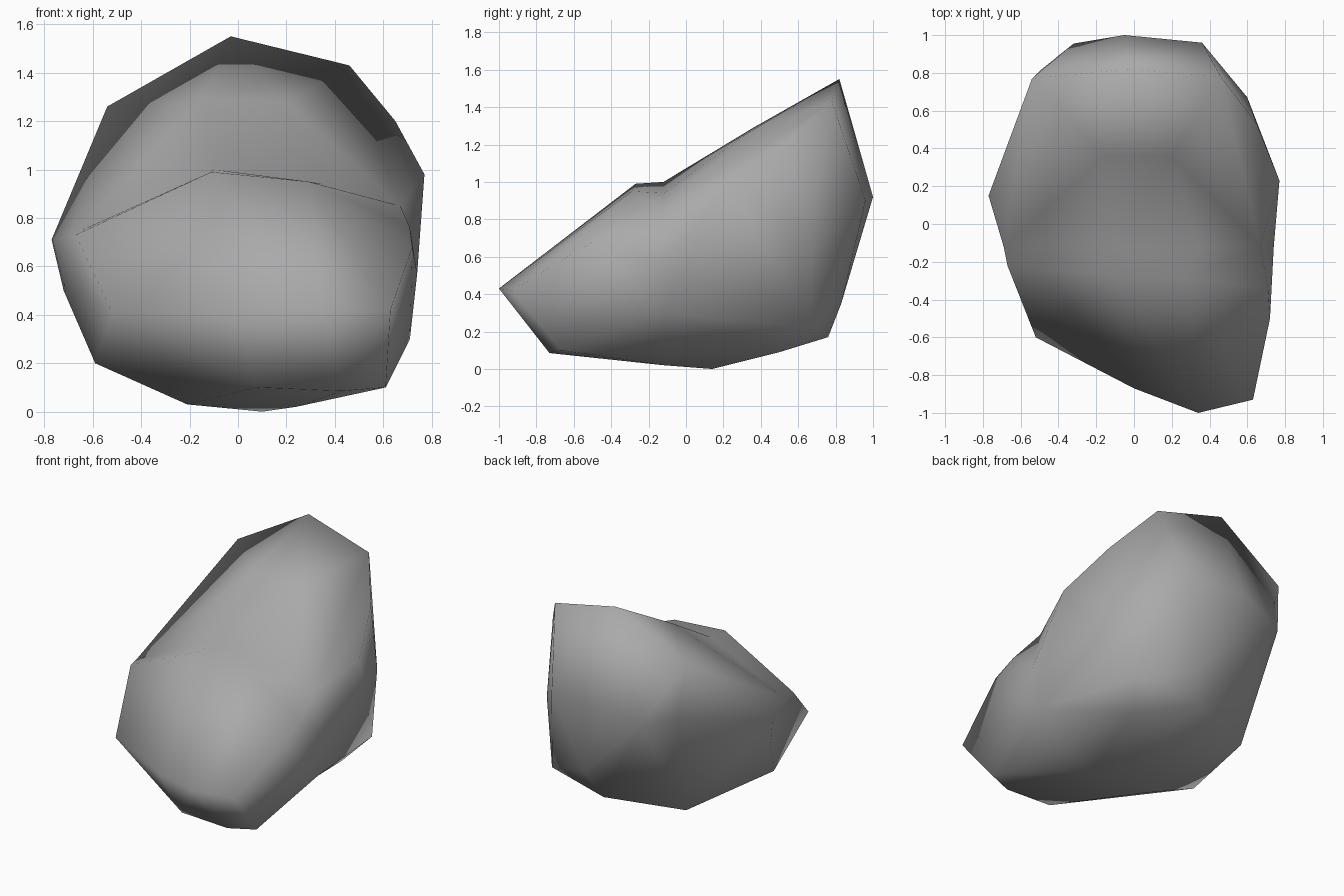
import bpy
import bmesh
from math import radians
from mathutils import Vector

cube = bpy.data.objects.get("Cube")
if cube:
    bpy.data.objects.remove(cube, do_unlink=True)

# Outline of the shallow waist where the front lump meets the rear slab (x, z)
SEAM_Y = -0.12
waist_outline = [(-.1, 1), (.35, .94), (.67, .85), (.74, .57), (.71, .3), (.45, .08),
                 (.24, .02), (-.21, .03), (-.59, .2), (-.65, .5), (-.69, .73)]
waist = [(x, SEAM_Y, z) for x, z in waist_outline]

# Corners of the low front lump
front_corners = [
    (-.11, -.27, .99), (.29, -.29, .95), (.71, -.34, .76), (-.67, -.22, .73),  # crest
    (.72, -.5, .68), (-.52, -.6, .41),                                         # shoulders
    (.34, -1, .43), (.63, -.93, .42), (0, -.87, .4),                           # nose
    (.08, -.73, .1), (.43, -.73, .085), (.61, -.67, .1),                       # underside
]

# Corners of the tall rear slab
rear_corners = [
    (-.03, .82, 1.55), (.46, .78, 1.43), (-.54, .77, 1.26), (.65, .53, 1.2),  # top rim
    (.77, .23, .98), (-.77, .15, .71), (.2, .36, 1.28), (-.15, .36, 1.29),    # upper face
    (-.05, 1, .92), (.36, .96, .9), (-.32, .955, .85), (.6, .67, .7),         # back
    (-.5, .81, .9), (.56, .67, .22), (.1, .76, .17), (-.4, .57, .14),         # lower back
    (.2, .83, .35), (-.72, .1, .5), (.1, .14, 0), (.45, .5, .09),             # underside
    (-.21, .2, .03),
]


def add_lump(bm, corners):
    """Wrap corners and waist in a hull, leaving the waist side open."""
    verts = [bm.verts.new(Vector(p)) for p in corners + waist]
    result = bmesh.ops.convex_hull(bm, input=verts)
    unused = [v for v in result["geom_interior"] + result["geom_unused"]
              if isinstance(v, bmesh.types.BMVert)]
    bmesh.ops.delete(bm, geom=list(set(unused)), context="VERTS")
    caps = [f for f in bm.faces if all(abs(v.co.y - SEAM_Y) < .001 for v in f.verts)]
    bmesh.ops.delete(bm, geom=caps, context="FACES_ONLY")


# Join both lumps along the waist
bm = bmesh.new()
add_lump(bm, front_corners)
add_lump(bm, rear_corners)
bmesh.ops.remove_doubles(bm, verts=bm.verts, dist=.001)
bmesh.ops.recalc_face_normals(bm, faces=bm.faces)

mesh = bpy.data.meshes.new("boulder")
bm.to_mesh(mesh)
bm.free()
boulder = bpy.data.objects.new("boulder", mesh)
bpy.context.collection.objects.link(boulder)

# Plain grey stone
stone = bpy.data.materials.new("grey_stone")
stone.use_nodes = True
grey = (.4, .4, .4, 1)
stone.diffuse_color = grey
stone.node_tree.nodes["Principled BSDF"].inputs["Base Color"].default_value = grey
mesh.materials.append(stone)

# Soft shading, crisp only at the sharpest ridges
bpy.ops.object.select_all(action="DESELECT")
boulder.select_set(True)
bpy.context.view_layer.objects.active = boulder
bpy.ops.object.shade_smooth_by_angle(angle=radians(100))
